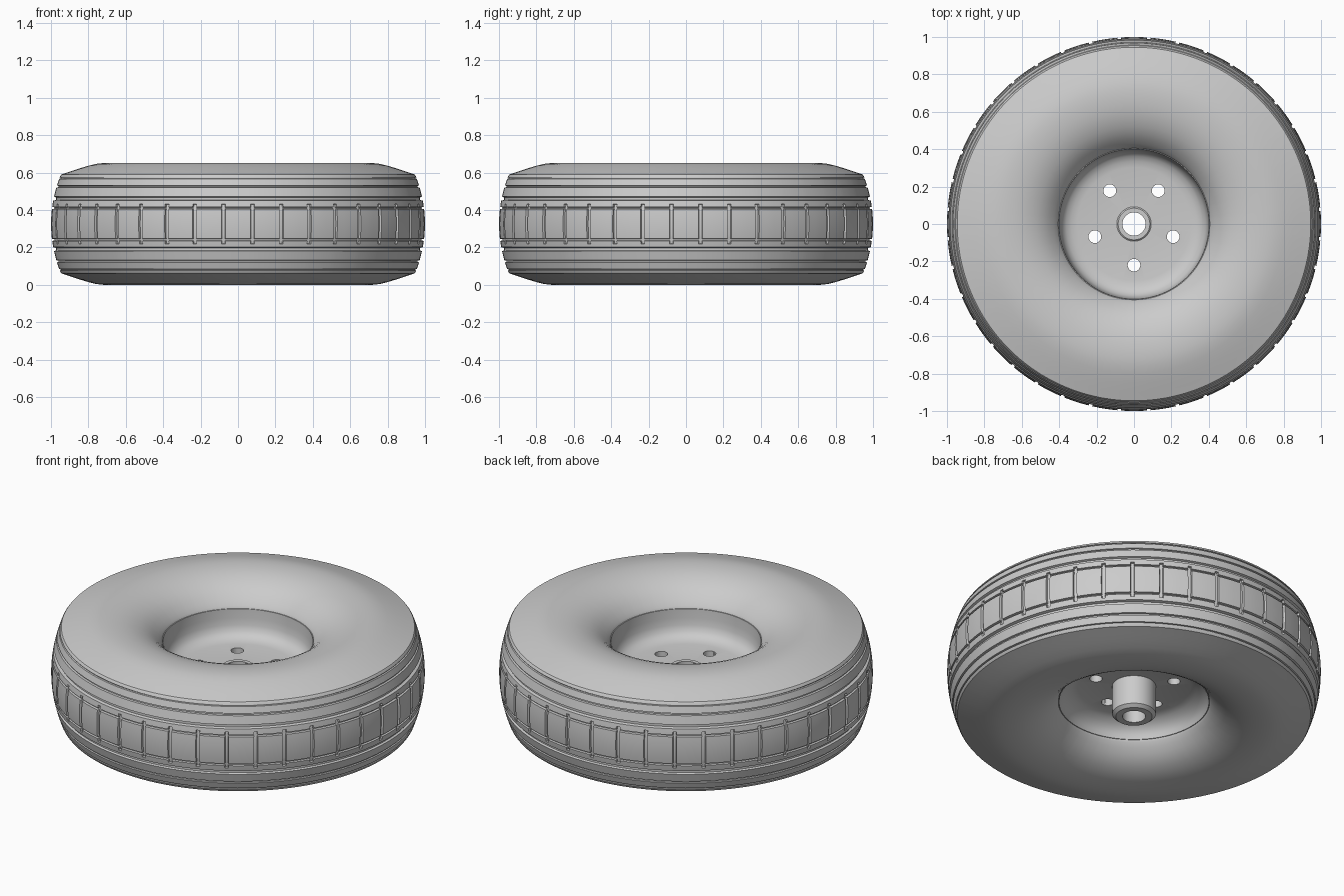
import bpy
import bmesh
from math import sin, cos, radians

cube = bpy.data.objects.get("Cube")
if cube:
    bpy.data.objects.remove(cube, do_unlink=True)

MID = 0.326          # height of the wheel's middle plane
BLOCKS = 40          # tread blocks round the tyre
PITCH = 360 / BLOCKS

grey = bpy.data.materials.new("plain_grey")
grey.use_nodes = True
colour = (0.6, 0.6, 0.6, 1)
grey.diffuse_color = colour
grey.node_tree.nodes["Principled BSDF"].inputs["Base Color"].default_value = colour


def even(count):
    return [i * 360 / count for i in range(count)]


def lathe(name, profile, angles, carve=None):
    """Revolve a closed (radius, z) profile; carve may change a radius."""
    bm = bmesh.new()
    rings = []
    for a in angles:
        ring = []
        for r, z in profile:
            if carve:
                r = carve(r, z, a)
            ring.append(bm.verts.new((r * cos(radians(a)), r * sin(radians(a)), z)))
        rings.append(ring)
    n = len(profile)
    for i, ring in enumerate(rings):
        after = rings[(i + 1) % len(rings)]
        for j in range(n):
            k = (j + 1) % n
            bm.faces.new((ring[j], after[j], after[k], ring[k]))
    bmesh.ops.recalc_face_normals(bm, faces=bm.faces)
    mesh = bpy.data.meshes.new(name)
    bm.to_mesh(mesh)
    bm.free()
    mesh.materials.append(grey)
    obj = bpy.data.objects.new(name, mesh)
    bpy.context.collection.objects.link(obj)
    return obj


def select(obj):
    bpy.ops.object.select_all(action="DESELECT")
    obj.select_set(True)
    bpy.context.view_layer.objects.active = obj


def smooth(obj):
    select(obj)
    bpy.ops.object.shade_smooth_by_angle(angle=radians(32))


def crown(d):
    """Tread radius at distance d from the middle plane."""
    return 1 - 0.75 * d * d


# Tyre: upper half profile as (radius, distance from the middle plane)
half = [(crown(d), d) for d in (0.0, 0.03, 0.06)]
for d, w, depth in ((0.085, 0.006, 0.012), (0.135, 0.011, 0.014),
                    (0.2, 0.006, 0.009), (0.245, 0.004, 0.007)):
    half += [(crown(d - w), d - w), (crown(d) - depth, d - w * 0.6),
             (crown(d) - depth, d + w * 0.6), (crown(d + w), d + w)]
    if d < 0.1:
        half += [(crown(0.104), 0.104), (crown(0.107), 0.107)]
half += [(0.95, 0.257), (0.945, 0.264), (0.9, 0.279), (0.85, 0.296), (0.8, 0.311),
         (0.76, 0.321), (0.72, 0.3255), (0.68, 0.326), (0.64, 0.323), (0.6, 0.317),
         (0.56, 0.306), (0.52, 0.29), (0.485, 0.27), (0.455, 0.246), (0.43, 0.22),
         (0.412, 0.198), (0.402, 0.18)]
profile = [(r, MID - d) for r, d in reversed(half[1:])] + [(r, MID + d) for r, d in half]

# Cross grooves are cut where the angle falls inside a narrow slot
steps = (0, 0.15, 1.05, 1.2, 3.8, 6.4)
START = PITCH / 2 - 0.6
angles = [START + b * PITCH + s for b in range(BLOCKS) for s in steps]


def cross_groove(r, z, a):
    s = (a - START) % PITCH
    if abs(z - MID) < 0.105 and 0.1 < s < 1.1:
        return min(r, crown(z - MID) - 0.012)
    return r


smooth(lathe("tyre", profile, angles, cross_groove))

# Rim: bowl on both sides of a thick centre plate
rim = lathe("rim", [
    (0.08, 0.35), (0.303, 0.35), (0.335, 0.356), (0.362, 0.368), (0.382, 0.388),
    (0.393, 0.42), (0.398, 0.46), (0.401, 0.512), (0.42, 0.512),
    (0.42, 0.14), (0.401, 0.14), (0.394, 0.165), (0.38, 0.188), (0.36, 0.207),
    (0.335, 0.223), (0.303, 0.236), (0.08, 0.236)], even(96))

# Five bolt holes
for i in range(5):
    a = radians(-90 + 72 * i)
    bpy.ops.mesh.primitive_cylinder_add(
        vertices=24, radius=0.034, depth=0.4,
        location=(0.22 * cos(a), 0.22 * sin(a), 0.3))
    cutter = bpy.context.object
    cutter.name = "bolt_hole_cutter"
    cutter.hide_render = True
    cutter.data.materials.append(grey)
    cut = rim.modifiers.new("bolt_hole", "BOOLEAN")
    cut.operation = "DIFFERENCE"
    cut.solver = "EXACT"
    cut.object = cutter
    select(rim)
    bpy.ops.object.modifier_apply(modifier=cut.name)
    bpy.data.objects.remove(cutter, do_unlink=True)
smooth(rim)

# Hub tube with a short collar above the plate and a long sleeve below
smooth(lathe("hub", [
    (0.062, 0.36), (0.085, 0.36), (0.092, 0.354), (0.092, 0.3), (0.117, 0.3),
    (0.117, 0.066), (0.098, 0.05), (0.062, 0.05)], even(32)))
